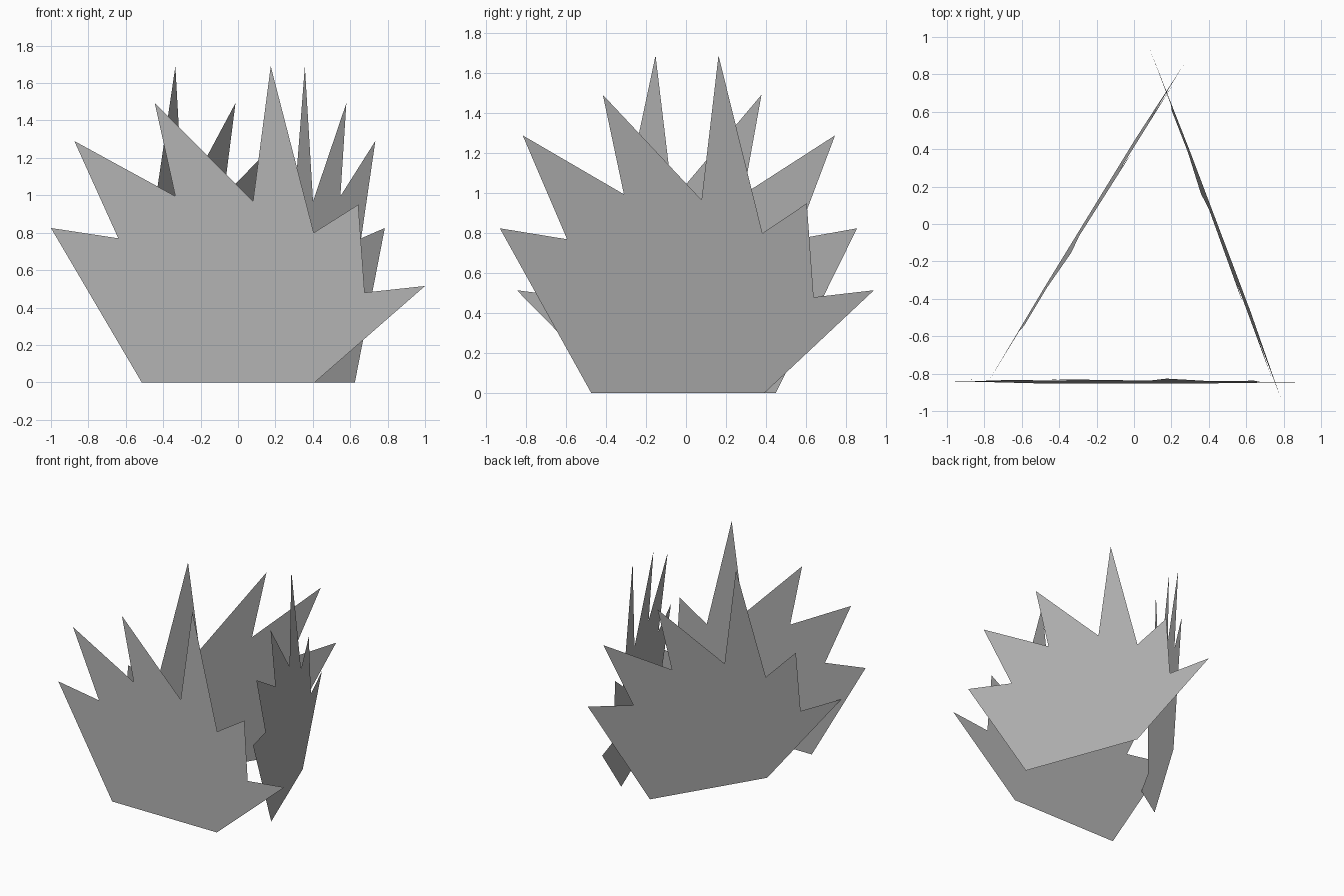
import bpy
from math import radians
from mathutils import Matrix, Vector

cube = bpy.data.objects.get("Cube")
if cube:
    bpy.data.objects.remove(cube, do_unlink=True)

# Single flat grey
grey = bpy.data.materials.new("mid grey")
grey.use_nodes = True
colour = (0.45, 0.45, 0.45, 1)
grey.diffuse_color = colour
grey.node_tree.nodes["Principled BSDF"].inputs["Base Color"].default_value = colour

# Spiky tuft outline: distance along the panel, height
OUTLINE = [(-0.515, 0), (0.41, 0), (1.0, 0.515), (0.677, 0.48), (0.643, 0.95),
           (0.405, 0.8), (0.175, 1.69), (0.08, 0.967), (-0.445, 1.493),
           (-0.335, 0.995), (-0.875, 1.29), (-0.64, 0.77), (-1.0, 0.825)]
LEAN = 0.015  # slight inward lean with height


def tuft_panel(name, centre, angle):
    """Flat sheet, turned about z, leaning towards the middle."""
    mesh = bpy.data.meshes.new(name)
    verts = [(u, LEAN * z, z) for u, z in OUTLINE]
    mesh.from_pydata(verts, [], [range(len(verts))])
    place = Matrix.Translation(Vector((*centre, 0)))
    mesh.transform(place @ Matrix.Rotation(radians(angle), 4, "Z"))
    mesh.materials.append(grey)
    mesh.update()
    panel = bpy.data.objects.new(name, mesh)
    bpy.context.collection.objects.link(panel)


# Three copies form a triangle
tuft_panel("front_panel", (0, -0.852), 0)
tuft_panel("left_panel", (0.443, 0.008), 110.7)
tuft_panel("right_panel", (-0.265, 0.01), 238.5)
